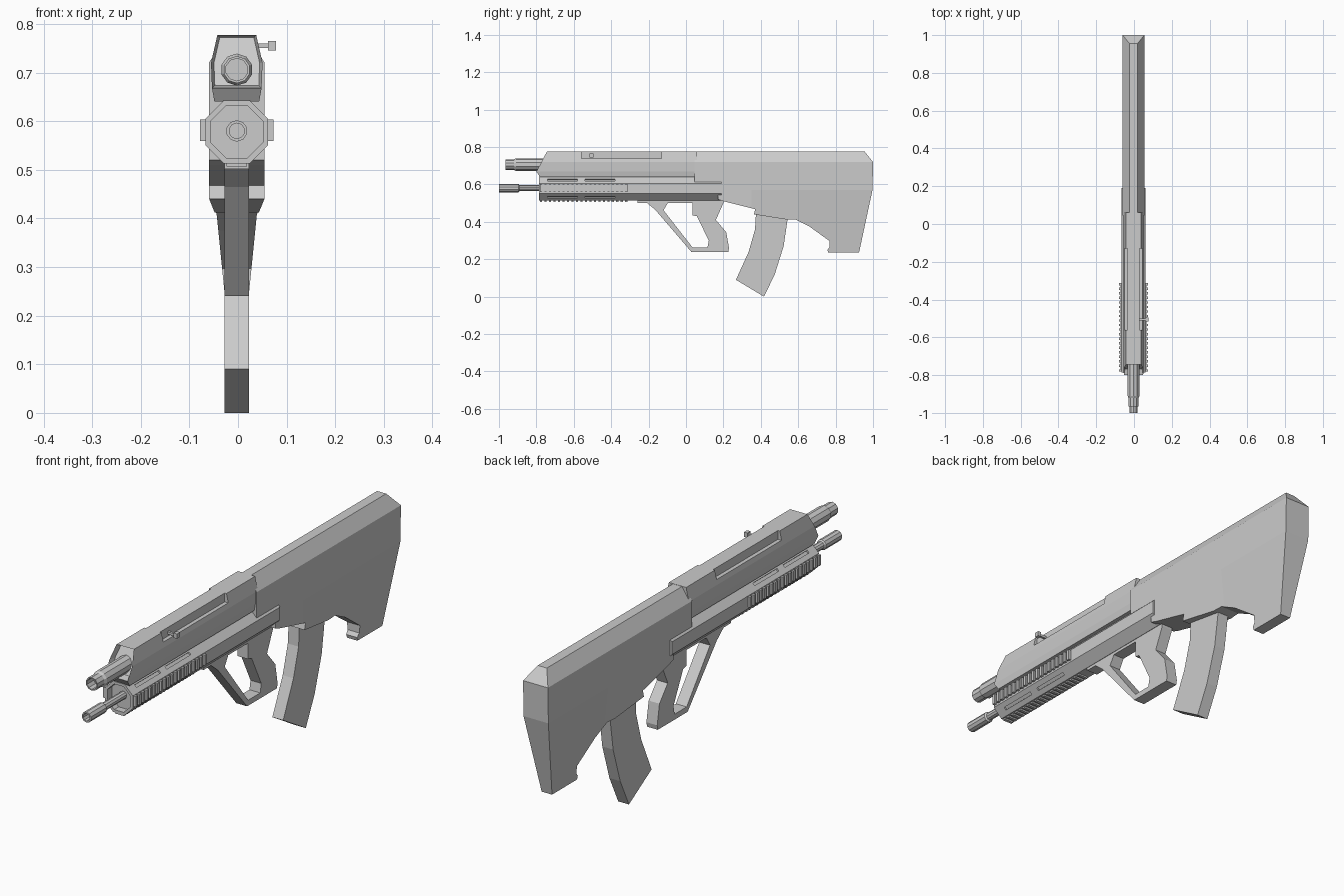
import bpy, bmesh
from math import pi, cos, sin
from mathutils import Matrix, Vector

if "Cube" in bpy.data.objects:
    bpy.data.objects.remove(bpy.data.objects["Cube"])

CX = -0.0025  # body centre line


def finish(name, bm):
    bmesh.ops.recalc_face_normals(bm, faces=bm.faces)
    me = bpy.data.meshes.new(name)
    bm.to_mesh(me)
    bm.free()
    ob = bpy.data.objects.new(name, me)
    bpy.context.collection.objects.link(ob)
    return ob


def slab(name, profile, width, zcuts=(), ycuts=(), recess=None):
    """Side profile (y, z) widened to +-width(y, z)."""
    bm = bmesh.new()
    f = bm.faces.new([bm.verts.new((-1, y, z)) for y, z in profile])
    ext = bmesh.ops.extrude_face_region(bm, geom=[f])
    for v in ext["geom"]:
        if isinstance(v, bmesh.types.BMVert):
            v.co.x = 1
    for co, no in [((0, 0, z), (0, 0, 1)) for z in zcuts] + [((0, y, 0), (0, 1, 0)) for y in ycuts]:
        bmesh.ops.bisect_plane(bm, geom=bm.verts[:] + bm.edges[:] + bm.faces[:],
                               plane_co=co, plane_no=no, dist=1e-5)
    for v in bm.verts:
        v.co.x = CX + v.co.x * width(v.co.y, v.co.z)
    bmesh.ops.recalc_face_normals(bm, faces=bm.faces)
    if recess:  # hollow out the sloped nose
        nose = [f for f in bm.faces if f.normal.y < -0.7 and f.normal.z > 0.1]
        bmesh.ops.inset_region(bm, faces=nose, thickness=0.006, use_even_offset=True)
        bmesh.ops.translate(bm, vec=(0, recess, 0), verts=list({v for f in nose for v in f.verts}))
    return finish(name, bm)


def tube(name, rings, z, sides):
    """Rings (y, radius) around a line along y; turning back inward makes a bore."""
    bm = bmesh.new()
    loops = []
    for y, r in rings:
        a = [2 * pi * (i + 0.5) / sides for i in range(sides)]
        loops.append([bm.verts.new((CX + r * cos(t), y, z + r * sin(t))) for t in a])
    for p, q in zip(loops, loops[1:]):
        for i in range(sides):
            j = (i + 1) % sides
            bm.faces.new((p[i], p[j], q[j], q[i]))
    bm.faces.new(loops[0])
    bm.faces.new(loops[-1])
    return finish(name, bm)


def boxes(name, items):
    """Items are (centre, size, turn about y)."""
    bm = bmesh.new()
    for c, s, a in items:
        m = Matrix.Translation(Vector(c)) @ Matrix.Rotation(a, 4, 'Y') @ Matrix.Diagonal((*s, 1))
        bmesh.ops.create_cube(bm, size=1, matrix=m)
    return finish(name, bm)


def cut(ob, cutter):
    mod = ob.modifiers.new("cut", 'BOOLEAN')
    mod.operation, mod.solver, mod.object = 'DIFFERENCE', 'EXACT', cutter
    cutter.hide_render = True
    dg = bpy.context.evaluated_depsgraph_get()
    me = bpy.data.meshes.new_from_object(ob.evaluated_get(dg))
    ob.modifiers.clear()
    ob.data = me
    bpy.data.objects.remove(cutter)


def lerp_table(t, table):
    for (a, u), (b, v) in zip(table, table[1:]):
        if t <= b:
            return u + (v - u) * max(0, (t - a) / (b - a))
    return table[-1][1]


# Stock: bevelled top, lower part narrowing towards the rear
def stock_width(y, z):
    if z >= 0.57:
        return lerp_table(z, [(0.57, 0.0575), (0.72, 0.0575), (0.776, 0.021)])
    t = min(1, max(0, (y - 0.35) / 0.25))
    return 0.0575 - (0.57 - z) * 0.1 * t


slab("stock", [(0.045, 0.776), (0.955, 0.776), (1.0, 0.72), (0.997, 0.57), (0.925, 0.235),
               (0.76, 0.235), (0.756, 0.25), (0.768, 0.265), (0.768, 0.297), (0.66, 0.375),
               (0.585, 0.413), (0.54, 0.412), (0.363, 0.44), (0.37, 0.468), (0.2, 0.51),
               (0.17, 0.52), (0.17, 0.588), (0.045, 0.612)],
     stock_width, zcuts=(0.72, 0.57), ycuts=(0.35, 0.6))

# Upper receiver with open nose and cut shoulders
receiver = slab("receiver", [(-0.743, 0.777), (-0.80, 0.668), (-0.78, 0.64), (0.06, 0.64), (0.06, 0.777)],
                lambda y, z: lerp_table(z, [(0.64, 0.046), (0.668, 0.051), (0.72, 0.053), (0.777, 0.04)]),
                zcuts=(0.668, 0.72), recess=0.03)
cut(receiver, boxes("shoulder_cutter", [((CX + s * 0.055, -0.345, 0.77), (0.046, 0.43, 0.06), 0) for s in (-1, 1)]))

# Octagonal handguard with slots on its four slanted facets
HZ = 0.578
guard = tube("handguard", [(0.19, 0.07), (-0.785, 0.07), (-0.785, 0.058), (-0.755, 0.058)], HZ, 8)
cut(guard, boxes("slot_cutter", [((CX + sx * 0.0457, y, HZ + sz * 0.0457), (0.014, 0.16, 0.012), -sx * sz * pi / 4)
                                 for sx in (-1, 1) for sz in (-1, 1) for y in (-0.66, -0.46)]))

# Toothed rails on both sides and underneath
teeth = [-0.775 + 0.024 * i for i in range(20)]
for name, s in (("rail_left", -1), ("rail_right", 1)):
    boxes(name, [((CX + s * 0.065, -0.547, HZ + 0.003), (0.006, 0.466, 0.036), 0)]
          + [((CX + s * 0.069, y, HZ + 0.003), (0.014, 0.012, 0.044), 0) for y in teeth])
boxes("rail_bottom", [((CX, y, 0.514), (0.042, 0.012, 0.014), 0) for y in teeth])

# Barrels
tube("upper_barrel", [(-0.7, 0.033), (-0.91, 0.033), (-0.92, 0.028), (-0.965, 0.028),
                      (-0.965, 0.023), (-0.92, 0.023)], 0.706, 10)
tube("lower_barrel", [(-0.7, 0.016), (-0.89, 0.016), (-0.895, 0.022), (-1.0, 0.022),
                      (-1.0, 0.016), (-0.96, 0.016)], 0.58, 10)

# Charging knob
boxes("charging_knob", [((0.045, -0.505, 0.755), (0.036, 0.010, 0.010), 0),
                        ((0.07, -0.505, 0.755), (0.016, 0.02, 0.02), 0)])

# Grip and hand guard loop, with the bridge above the opening
slab("grip_loop", [(-0.30, 0.525), (-0.22, 0.51), (-0.165, 0.465), (0.028, 0.24), (0.226, 0.24),
                   (0.23, 0.26), (0.215, 0.345), (0.16, 0.41), (0.2, 0.5), (0.2, 0.53),
                   (0.035, 0.53), (0.035, 0.435), (0.058, 0.43), (0.122, 0.3), (0.115, 0.263),
                   (0.035, 0.263), (-0.12, 0.462), (-0.095, 0.505), (-0.095, 0.53)],
     lambda y, z: 0.025)
boxes("grip_bridge", [((CX, -0.03, 0.515), (0.05, 0.46, 0.026), 0)])

# Curved magazine
slab("magazine", [(0.375, 0.46), (0.369, 0.36), (0.335, 0.24), (0.267, 0.09), (0.417, 0.0),
                  (0.475, 0.12), (0.522, 0.27), (0.547, 0.44)], lambda y, z: 0.025)
